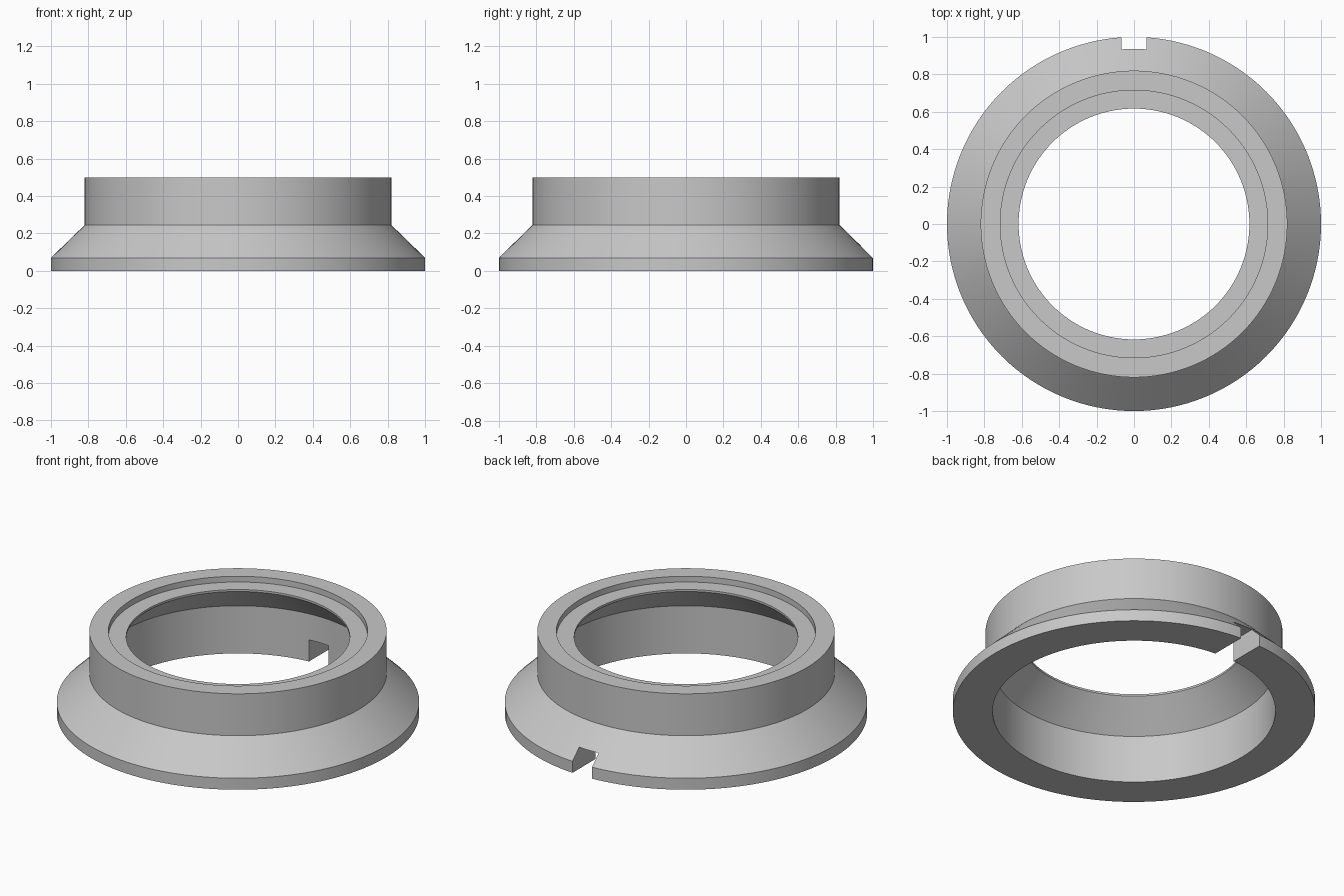
import bpy
import bmesh
import math

SEGMENTS = 128

cube = bpy.data.objects.get("Cube")
if cube:
    bpy.data.objects.remove(cube, do_unlink=True)


def make_material(name, colour):
    mat = bpy.data.materials.new(name)
    mat.use_nodes = True
    mat.diffuse_color = colour
    mat.node_tree.nodes["Principled BSDF"].inputs["Base Color"].default_value = colour
    return mat


def add_object(name, bm):
    bmesh.ops.recalc_face_normals(bm, faces=bm.faces)
    mesh = bpy.data.meshes.new(name)
    bm.to_mesh(mesh)
    bm.free()
    obj = bpy.data.objects.new(name, mesh)
    bpy.context.collection.objects.link(obj)
    return obj


def lathe(name, profile):
    """Revolve a closed (radius, height) outline around z."""
    bm = bmesh.new()
    rings = []
    for i in range(SEGMENTS):
        a = math.tau * i / SEGMENTS
        rings.append([bm.verts.new((r * math.cos(a), r * math.sin(a), z)) for r, z in profile])
    n = len(profile)
    for i in range(SEGMENTS):
        here, there = rings[i], rings[(i + 1) % SEGMENTS]
        for j in range(n):
            k = (j + 1) % n
            bm.faces.new((here[j], there[j], there[k], here[k]))
    return add_object(name, bm)


# Flanged collar: flared foot, upright neck, recessed top, bore with conical shoulder
collar = lathe("flanged_collar", [
    (1.0, 0.0), (1.0, 0.07), (0.82, 0.245), (0.82, 0.5),
    (0.715, 0.5), (0.715, 0.465), (0.617, 0.465), (0.617, 0.453),
    (0.78, 0.29), (0.78, 0.0),
])
collar.data.materials.append(make_material("light grey", (0.58, 0.58, 0.58, 1.0)))

# Slot through the back of the foot
bm = bmesh.new()
bmesh.ops.create_cube(bm, size=1.0)
bmesh.ops.scale(bm, verts=bm.verts, vec=(0.132, 0.5, 0.232))
bmesh.ops.translate(bm, verts=bm.verts, vec=(0.0, 0.9, 0.016))
cutter = add_object("slot_cutter", bm)
cutter.hide_render = True

cut = collar.modifiers.new("slot", "BOOLEAN")
cut.operation = "DIFFERENCE"
cut.solver = "EXACT"
cut.object = cutter

bpy.ops.object.select_all(action="DESELECT")
collar.select_set(True)
bpy.context.view_layer.objects.active = collar
bpy.ops.object.modifier_apply(modifier=cut.name)
bpy.data.objects.remove(cutter, do_unlink=True)

# Smooth round walls, crisp edges
bpy.ops.object.shade_smooth_by_angle(angle=math.radians(25))
